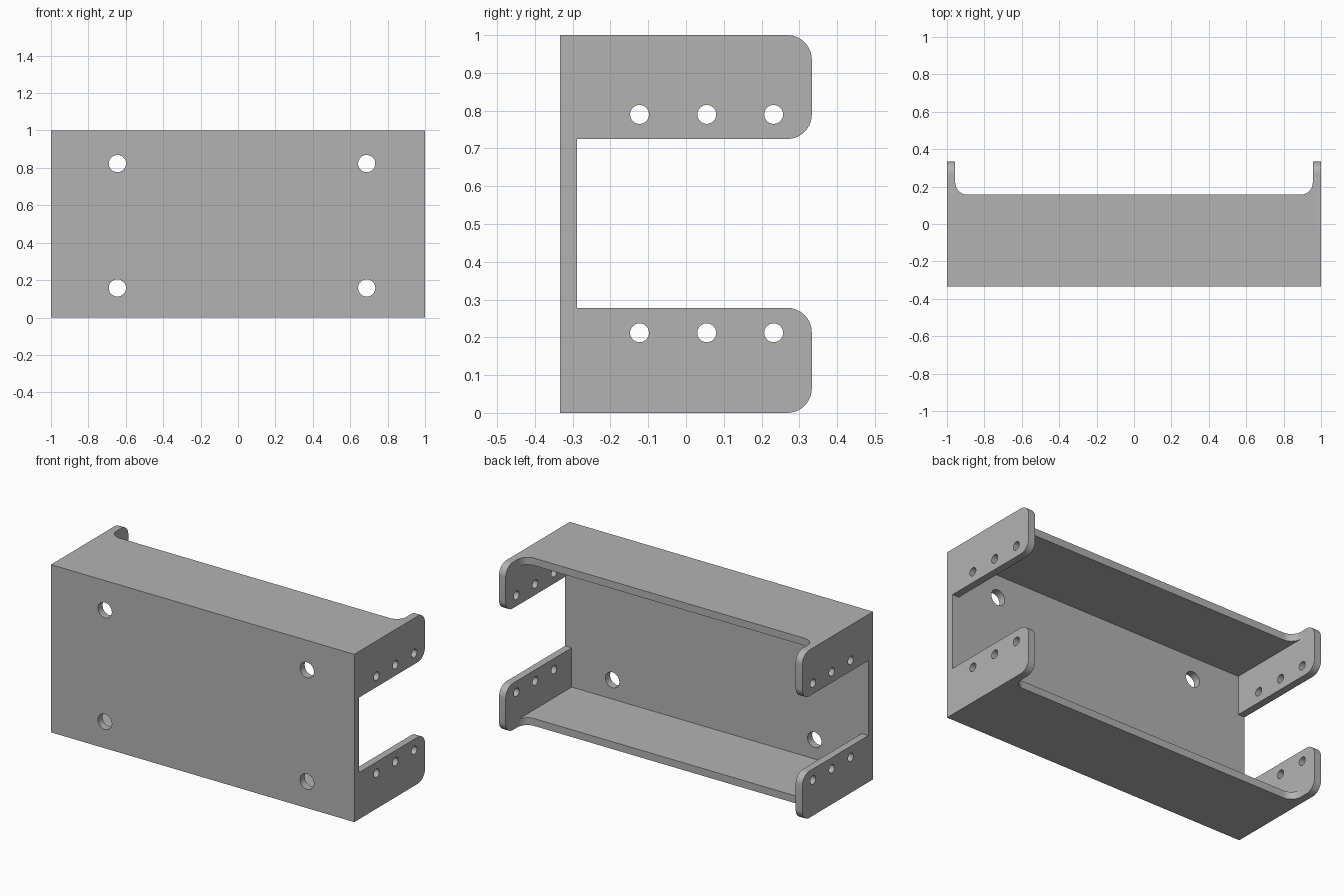
import bpy, bmesh, math
from mathutils import Vector

if "Cube" in bpy.data.objects:
    bpy.data.objects.remove(bpy.data.objects["Cube"], do_unlink=True)

T = 0.044            # sheet thickness
BACK = 0.333         # half depth
INNER = -BACK + T    # inner face of the mounting plate
FLANGE = 0.157       # rear edge of top and bottom flanges
R = 0.065            # corner radius

steel = bpy.data.materials.new("grey_steel")
steel.use_nodes = True
grey = (0.45, 0.45, 0.45, 1)
steel.diffuse_color = grey
steel.node_tree.nodes["Principled BSDF"].inputs["Base Color"].default_value = grey


def rounded(points, steps=10):
    """Outline from (a, b, radius) corners, with arcs where radius > 0."""
    out = []
    for i, (a, b, r) in enumerate(points):
        p = Vector((a, b))
        if r == 0:
            out.append(p)
            continue
        u = (Vector(points[i - 1][:2]) - p).normalized()
        v = (Vector(points[(i + 1) % len(points)][:2]) - p).normalized()
        centre = p + (u + v) * r
        for k in range(steps + 1):
            t = math.pi / 2 * k / steps
            out.append(centre - v * r * math.cos(t) - u * r * math.sin(t))
    return out


def circle(a, b, r, n=32):
    return [Vector((a + r * math.cos(2 * math.pi * k / n),
                    b + r * math.sin(2 * math.pi * k / n))) for k in range(n)]


def prism(name, outline, axis, lo, hi):
    """Extrude a 2D outline along the x, y or z axis."""
    place = {"x": lambda p, d: (d, p.x, p.y),
             "y": lambda p, d: (p.x, d, p.y),
             "z": lambda p, d: (p.x, p.y, d)}[axis]
    bm = bmesh.new()
    face = bm.faces.new([bm.verts.new(place(p, lo)) for p in outline])
    ext = bmesh.ops.extrude_face_region(bm, geom=[face])
    shift = Vector(place(Vector((0, 0)), hi - lo))
    bmesh.ops.translate(bm, vec=shift, verts=[
        g for g in ext["geom"] if isinstance(g, bmesh.types.BMVert)])
    bmesh.ops.recalc_face_normals(bm, faces=bm.faces)
    mesh = bpy.data.meshes.new(name)
    bm.to_mesh(mesh)
    bm.free()
    mesh.materials.append(steel)
    obj = bpy.data.objects.new(name, mesh)
    bpy.context.collection.objects.link(obj)
    return obj


# Bracket body: C-shaped side profile with rounded tab corners
low, high = 0.278, 0.725
bracket = prism("bracket", rounded([
    (-BACK, 0, 0), (BACK, 0, R), (BACK, low, R), (INNER, low, 0),
    (INNER, high, 0), (BACK, high, R), (BACK, 1, R), (-BACK, 1, 0)]), "x", -1, 1)

# Hollow interior, leaving plate, flanges and side tabs
side = 1 - T
cutters = [prism("cavity_cutter", rounded([
    (-side, INNER, 0), (side, INNER, 0), (side, 1, 0), (-side, 1, 0)]), "z", T, 1 - T)]

# Shortened flanges with filleted corners at the tabs
cutters.append(prism("flange_cutter", rounded([
    (-side, FLANGE, R), (side, FLANGE, R), (side, 1, 0), (-side, 1, 0)]), "z", -0.5, 1.5))

# Mounting holes through the front plate
for x in (-0.645, 0.688):
    for z in (0.158, 0.823):
        cutters.append(prism("plate_hole_cutter", circle(x, z, 0.046), "y", -0.5, -0.2))

# Rows of holes through the side tabs
for y in (-0.123, 0.055, 0.232):
    for z in (0.212, 0.79):
        cutters.append(prism("tab_hole_cutter", circle(y, z, 0.025), "x", -1.2, 1.2))

for cutter in cutters:
    mod = bracket.modifiers.new(cutter.name, "BOOLEAN")
    mod.operation = "DIFFERENCE"
    mod.solver = "EXACT"
    mod.object = cutter
    cutter.hide_render = True
    cutter.hide_set(True)

# Apply the cuts, then remove the cutters
bpy.context.view_layer.objects.active = bracket
bracket.select_set(True)
for mod in list(bracket.modifiers):
    bpy.ops.object.modifier_apply(modifier=mod.name)
for cutter in cutters:
    bpy.data.objects.remove(cutter, do_unlink=True)
bpy.ops.object.shade_smooth_by_angle(angle=math.radians(30))
